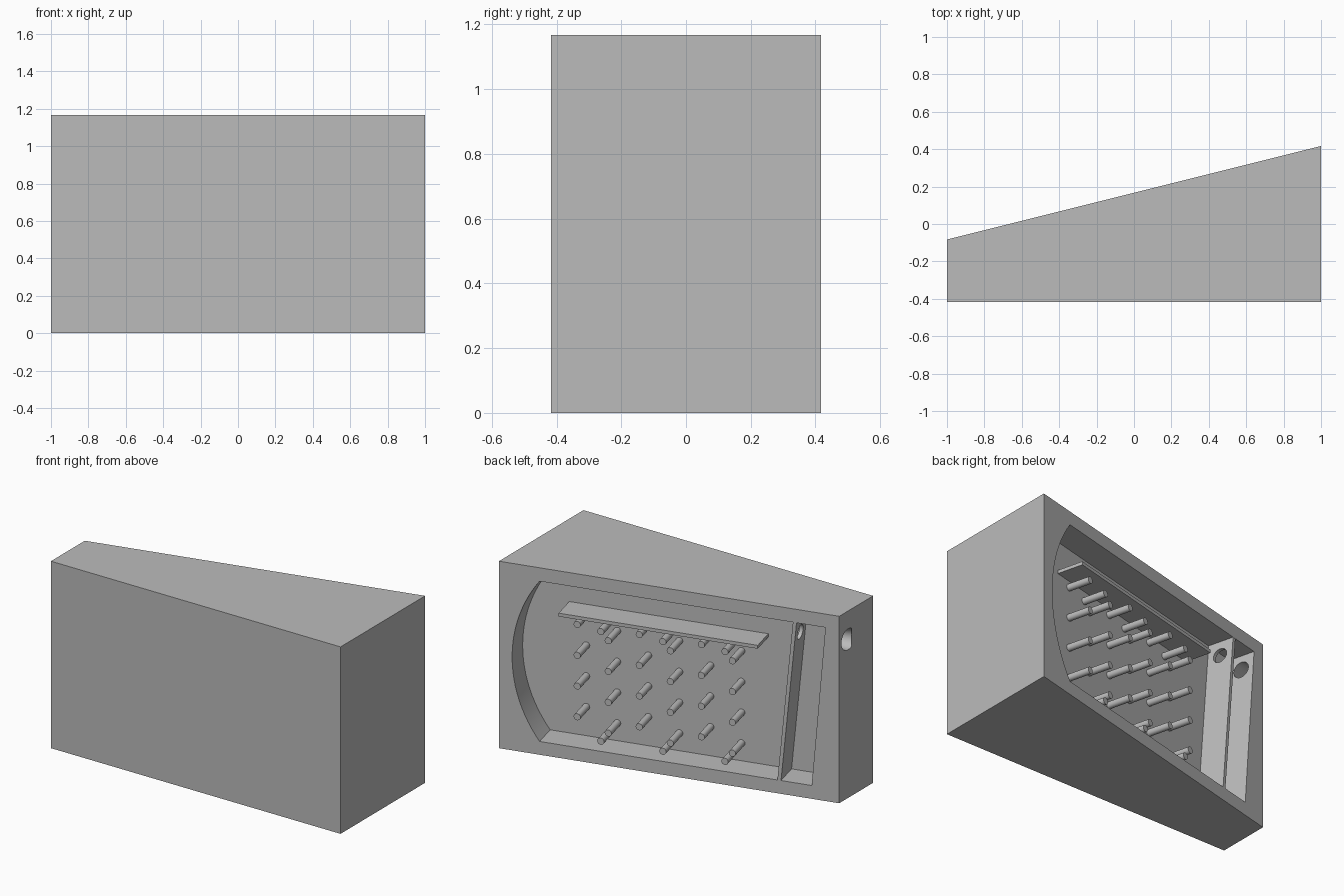
import bpy, bmesh, math
from mathutils import Matrix, Vector

if "Cube" in bpy.data.objects:
    bpy.data.objects.remove(bpy.data.objects["Cube"])

grey = bpy.data.materials.new("plain grey")
grey.use_nodes = True
grey.diffuse_color = (0.5, 0.5, 0.5, 1)
grey.node_tree.nodes["Principled BSDF"].inputs["Base Color"].default_value = (0.5, 0.5, 0.5, 1)

# Frame of the sloping back: x along the slope, y outward, z up
SLOPE = Matrix.Translation((0, 1 / 6, 0)) @ Matrix.Rotation(math.atan(0.25), 4, 'Z')
DEPTH = 1 / 6
LOW, HIGH = 0.083, 1.083


def finish(name, bm, matrix):
    bmesh.ops.transform(bm, matrix=matrix, verts=bm.verts)
    bmesh.ops.recalc_face_normals(bm, faces=bm.faces)
    mesh = bpy.data.meshes.new(name)
    bm.to_mesh(mesh)
    bm.free()
    obj = bpy.data.objects.new(name, mesh)
    obj.data.materials.append(grey)
    bpy.context.collection.objects.link(obj)
    return obj


def prism(name, points, move, matrix=SLOPE):
    """Extrude a flat outline of 3D points along a vector."""
    bm = bmesh.new()
    face = bm.faces.new([bm.verts.new(p) for p in points])
    out = bmesh.ops.extrude_face_region(bm, geom=[face])
    verts = [v for v in out["geom"] if isinstance(v, bmesh.types.BMVert)]
    bmesh.ops.translate(bm, verts=verts, vec=Vector(move))
    return finish(name, bm, matrix)


def rod(bm, centre, turn, r1, r2, length, sides):
    place = Matrix.Translation(centre) @ turn
    bmesh.ops.create_cone(bm, cap_ends=True, segments=sides, radius1=r1,
                          radius2=r2, depth=length, matrix=place)


def select(obj):
    bpy.ops.object.select_all(action='DESELECT')
    obj.select_set(True)
    bpy.context.view_layer.objects.active = obj


def cut(target, cutter):
    mod = target.modifiers.new("cut", 'BOOLEAN')
    mod.operation, mod.solver, mod.object = 'DIFFERENCE', 'EXACT', cutter
    select(target)
    bpy.ops.object.modifier_apply(modifier=mod.name)
    bpy.data.objects.remove(cutter)


def bore(r1, r2, start, end):
    bm = bmesh.new()
    rod(bm, ((start + end) / 2, -0.083, 0.99), Matrix.Rotation(math.pi / 2, 4, 'Y'),
        r1, r2, end - start, 32)
    return finish("bore_cutter", bm, SLOPE)


# Wedge-shaped body
plan = [(-1, -0.417), (1, -0.417), (1, 0.417), (-1, -0.083)]
body = prism("wedge_body", [(x, y, 0) for x, y in plan], (0, 0, 1.167), Matrix())

# Recess in the sloping back, with one bowed end and one leaning end
radius, mid = 0.833, (LOW + HIGH) / 2
sweep = math.asin(0.5 / radius)
outline = [(-0.947, HIGH), (-0.864, LOW)]
for i in range(25):
    a = sweep * (i / 12 - 1)
    outline.append((0.951 - radius + radius * math.cos(a), mid + radius * math.sin(a)))
cut(body, prism("recess_cutter", [(u, -DEPTH, z) for u, z in outline], (0, 0.4, 0)))
cut(body, bore(0.066, 0.045, -1.06, -0.9))

# Leaning divider with a matching hole
rail = [(-0.75, HIGH), (-0.772, HIGH), (-0.678, LOW), (-0.656, LOW)]
divider = prism("divider", [(u, -DEPTH, z) for u, z in rail], (0, DEPTH, 0))
cut(divider, bore(0.045, 0.045, -0.85, -0.6))

# Shelf over the pegs
shelf = [(-0.537, 0.882), (0.669, 0.882), (0.669, 0.903), (-0.537, 0.903)]
prism("shelf", [(u, -DEPTH, z) for u, z in shelf], (0, DEPTH, 0))

# Staggered pegs standing out from the recess floor
spots = []
for col in range(6):
    u = 0.565 - 0.188 * col
    top = 0.77 if col % 2 else 0.84
    spots += [(u, top - 0.192 * row) for row in range(4)]
    if col % 2:
        spots += [(u + 0.045, 0.82), (u + 0.045, 0.135)]
bm = bmesh.new()
for u, z in spots:
    rod(bm, (u, -DEPTH + 0.072, z), Matrix.Rotation(math.pi / 2, 4, 'X'),
        0.021, 0.021, 0.15, 16)
pegs = finish("pegs", bm, SLOPE)

for obj in (body, divider, pegs):
    select(obj)
    bpy.ops.object.shade_smooth_by_angle(angle=math.radians(30))
